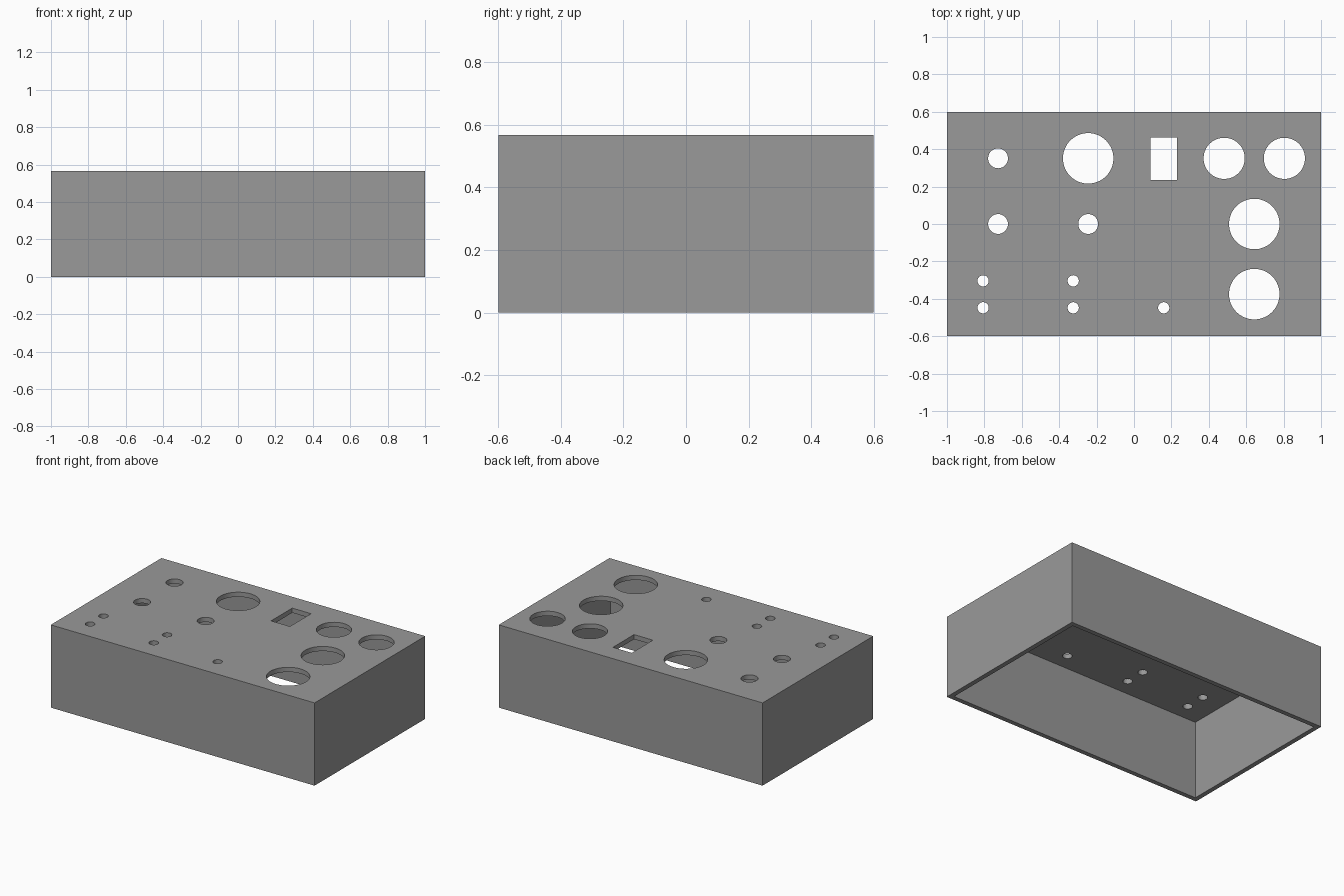
import bpy, bmesh, math
from mathutils import Matrix

if "Cube" in bpy.data.objects:
    bpy.data.objects.remove(bpy.data.objects["Cube"])

W, D, H, T = 2.0, 1.198, 0.567, 0.032   # width, depth, height, wall

grey = bpy.data.materials.new("plain grey")
grey.diffuse_color = (0.32, 0.32, 0.32, 1)
grey.use_nodes = True
grey.node_tree.nodes["Principled BSDF"].inputs["Base Color"].default_value = grey.diffuse_color


def new_object(name, bm):
    mesh = bpy.data.meshes.new(name)
    bm.to_mesh(mesh)
    bm.free()
    mesh.materials.append(grey)
    obj = bpy.data.objects.new(name, mesh)
    bpy.context.collection.objects.link(obj)
    return obj


def add_box(bm, x0, x1, y0, y1, z0, z1):
    m = Matrix.Translation(((x0 + x1) / 2, (y0 + y1) / 2, (z0 + z1) / 2))
    bmesh.ops.create_cube(bm, size=1, matrix=m @ Matrix.Diagonal((x1 - x0, y1 - y0, z1 - z0, 1)))


# Enclosure: solid box
bm = bmesh.new()
add_box(bm, -W / 2, W / 2, -D / 2, D / 2, 0, H)
enclosure = new_object("enclosure", bm)

# Hollow interior, open at the bottom
bm = bmesh.new()
add_box(bm, -W / 2 + T, W / 2 - T, -D / 2 + T, D / 2 - T, -0.2, H - T)
cavity = new_object("cavity_cutter", bm)

# Panel holes: radius -> centres
holes = {
    0.135: [(-0.245, 0.351), (0.643, 0), (0.643, -0.375)],
    0.110: [(0.482, 0.351), (0.804, 0.351)],
    0.053: [(-0.727, 0.351), (-0.727, 0), (-0.245, 0)],
    0.030: [(-0.807, -0.304), (-0.807, -0.448), (-0.325, -0.304), (-0.325, -0.448), (0.159, -0.448)],
}
bm = bmesh.new()
for r, centres in holes.items():
    for x, y in centres:
        bmesh.ops.create_cone(bm, cap_ends=True, segments=64, radius1=r, radius2=r, depth=0.2,
                              matrix=Matrix.Translation((x, y, H)))
# Rectangular switch slot
add_box(bm, 0.087, 0.23, 0.234, 0.463, H - 0.1, H + 0.1)
panel = new_object("panel_hole_cutter", bm)

# Cut the cavity, then the panel holes
bpy.context.view_layer.objects.active = enclosure
for cutter in (cavity, panel):
    mod = enclosure.modifiers.new(cutter.name, 'BOOLEAN')
    mod.operation, mod.solver, mod.object = 'DIFFERENCE', 'EXACT', cutter
    bpy.ops.object.modifier_apply(modifier=mod.name)
    bpy.data.objects.remove(cutter)

# Smooth hole walls, sharp box edges
enclosure.select_set(True)
bpy.ops.object.shade_smooth_by_angle(angle=math.radians(30))
